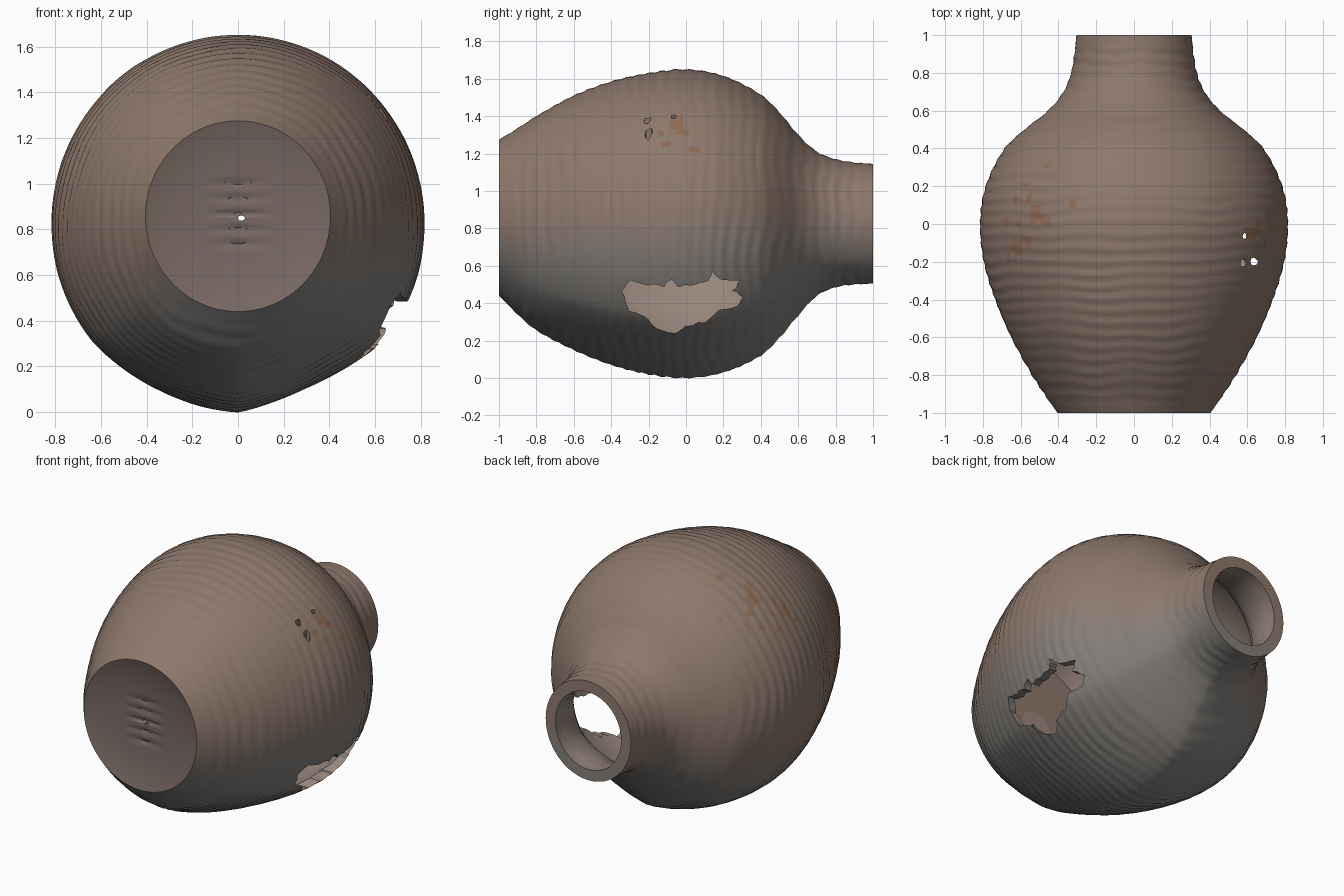
import bpy, bmesh, math, random
from mathutils import noise, Vector

if "Cube" in bpy.data.objects:
    bpy.data.objects.remove(bpy.data.objects["Cube"])

random.seed(4)
SEG = 144

# Outer silhouette: y, half width, top z, bottom z
PROFILE = [
    (-1.0, .405, 1.275, .44), (-.9, .475, 1.335, .34), (-.8, .54, 1.40, .255),
    (-.6, .65, 1.51, .15), (-.4, .735, 1.585, .07), (-.2, .795, 1.63, .02),
    (0, .815, 1.65, 0), (.2, .785, 1.615, .03), (.4, .685, 1.515, .12),
    (.5, .58, 1.42, .215), (.6, .455, 1.30, .335), (.7, .373, 1.21, .44),
    (.8, .333, 1.17, .485), (.9, .315, 1.152, .5), (1.0, .305, 1.145, .505)]


def section(y):
    """Smooth lookup in the profile, returns half width, half height, centre z."""
    n = len(PROFILE)
    i = 0
    while i < n - 2 and y > PROFILE[i + 1][0]:
        i += 1
    p1, p2 = PROFILE[i], PROFILE[i + 1]
    p0, p3 = PROFILE[max(i - 1, 0)], PROFILE[min(i + 2, n - 1)]
    h = p2[0] - p1[0]
    t = (y - p1[0]) / h
    v = []
    for k in (1, 2, 3):
        m1 = (p2[k] - p0[k]) / (p2[0] - p0[0]) * h
        m2 = (p3[k] - p1[k]) / (p3[0] - p1[0]) * h
        v.append((2*t**3 - 3*t*t + 1) * p1[k] + (t**3 - 2*t*t + t) * m1
                 + (3*t*t - 2*t**3) * p2[k] + (t**3 - t*t) * m2)
    return v[0], (v[1] - v[2]) / 2, (v[1] + v[2]) / 2


def keel(a, y):
    """Flatten both sides of the bottom so a crease is left along it."""
    amount = .055 if a > 0 else .02
    fade = max(0, min(1, (1 - abs(y)) / .4))
    return 1 - amount * fade * math.sin(math.pi * min(abs(a) / .9, 1))


def ring(bm, y, inset=0, scale=1, dent=0, ripple=True):
    rx, rz, cz = section(max(-1, min(1, y)))
    verts = []
    for s in range(SEG):
        a = -math.pi + 2 * math.pi * s / SEG
        k = keel(a, y) * scale
        d = -inset
        if ripple and abs(y) < .95:
            n = noise.noise(Vector((math.sin(a) * 2, y * 3, math.cos(a) * 2)))
            d += .0025 * math.sin(y * 95 + 4 * n) * (1 + n)
        x = (rx + d) * k * math.sin(a)
        z = cz - (rz + d) * k * math.cos(a)
        yy = y + dent
        if dent and y < -.99:
            # short finger grooves in the middle of the foot
            if abs(x) < .15 and .72 < z < 1.02:
                yy += .012 * max(0, math.sin((z - .72) * 95)) * (1 - abs(x) / .15)
        verts.append(bm.verts.new((x, yy, z)))
    return verts


def bridge(bm, a, b):
    for s in range(SEG):
        t = (s + 1) % SEG
        bm.faces.new((a[s], a[t], b[t], b[s]))


# Vessel body: foot, outside wall, lip, inside wall, inside floor
bm = bmesh.new()
rings = []
for i in range(1, 24):
    f = i / 24
    rings.append(ring(bm, -1, 0, f, .045 * (1 - f**3), False))
rings += [ring(bm, -1 + 2 * i / 120) for i in range(121)]
rings.append(ring(bm, 1, .07))
for i in range(1, 61):
    y = 1 - 1.9 * i / 60
    blend = max(0, min(1, (y - .5) / .4))
    rings.append(ring(bm, y, .045 + .025 * blend))
rings += [ring(bm, -.9, .045, f) for f in (.75, .5, .25)]
for a, b in zip(rings, rings[1:]):
    bridge(bm, a, b)
bm.faces.new(rings[0])
bm.faces.new(rings[-1])
bmesh.ops.recalc_face_normals(bm, faces=bm.faces)
mesh = bpy.data.meshes.new("vase_body")
bm.to_mesh(mesh)
bm.free()
vase = bpy.data.objects.new("vase_body", mesh)
bpy.context.collection.objects.link(vase)


# Broken holes: prisms with ragged outlines
def cutter(outline, place, lo, hi):
    cb = bmesh.new()
    ends = [[cb.verts.new(place(u, v, w)) for u, v in outline] for w in (lo, hi)]
    n = len(outline)
    for i in range(n):
        j = (i + 1) % n
        cb.faces.new((ends[0][i], ends[0][j], ends[1][j], ends[1][i]))
    cb.faces.new(ends[0])
    cb.faces.new(ends[1])
    bmesh.ops.recalc_face_normals(cb, faces=cb.faces)
    me = bpy.data.meshes.new("hole_cutter")
    cb.to_mesh(me)
    cb.free()
    ob = bpy.data.objects.new("hole_cutter", me)
    ob.hide_render = True
    bpy.context.collection.objects.link(ob)
    return ob


def ragged(points, amount):
    out = []
    for i, p in enumerate(points):
        q = points[(i + 1) % len(points)]
        for f in (0, .33, .66):
            out.append((p[0] + (q[0] - p[0]) * f + random.uniform(-amount, amount),
                        p[1] + (q[1] - p[1]) * f + random.uniform(-amount, amount)))
    return out


def blob(u, v, r, stretch=1):
    return [(u + r * random.uniform(.7, 1.2) * math.cos(k * math.pi / 4),
             v + r * stretch * random.uniform(.7, 1.2) * math.sin(k * math.pi / 4))
            for k in range(8)]


side_hole = [(-.34, .47), (-.3, .52), (-.2, .5), (-.12, .49), (-.08, .53), (-.04, .49),
             (.05, .5), (.12, .52), (.14, .57), (.18, .53), (.29, .52), (.25, .47),
             (.31, .43), (.27, .38), (.18, .36), (.1, .3), (0, .28), (-.06, .24),
             (-.16, .27), (-.22, .33), (-.3, .36)]
cutters = [cutter(ragged(side_hole, .006), lambda u, v, w: (w, u, v), .3, 1.0)]
for x, y, r, st in ((.575, -.205, .014, 1.6), (.635, -.2, .02, 1), (.585, -.065, .009, 1.8)):
    cutters.append(cutter(blob(x, y, r, st), lambda u, v, w: (u, v, w), 1.1, 1.7))
cutters.append(cutter(blob(.015, .85, .015), lambda u, v, w: (u, w, v), -1.1, -.8))

bpy.context.view_layer.objects.active = vase
vase.select_set(True)
for c in cutters:
    mod = vase.modifiers.new("hole", "BOOLEAN")
    mod.operation = "DIFFERENCE"
    mod.solver = "EXACT"
    mod.object = c
    bpy.ops.object.modifier_apply(modifier=mod.name)
    bpy.data.objects.remove(c)


# Clay colours: brown above fading to grey below, darker foot, rust stains
def material(name, rgb):
    m = bpy.data.materials.new(name)
    m.diffuse_color = (*rgb, 1)
    m.use_nodes = True
    m.node_tree.nodes["Principled BSDF"].inputs["Base Color"].default_value = m.diffuse_color
    vase.data.materials.append(m)


STEPS = 8
BROWN, GREY = (.27, .19, .15), (.23, .215, .20)
for i in range(STEPS):
    f = i / (STEPS - 1)
    material(f"clay_{i}", [b + (g - b) * f for b, g in zip(BROWN, GREY)])
material("foot_clay", (.19, .14, .125))
material("rust_stain", (.27, .145, .09))
material("inner_clay", (.31, .24, .20))

STAINS = [(-.48, .12, 1.45, .2), (-.6, -.1, 1.35, .17), (.66, -.03, 1.3, .16), (.62, -.18, 1.36, .09)]
for p in vase.data.polygons:
    c = p.center
    rx, rz, cz = section(max(-1, min(1, c.y)))
    radial = math.hypot(c.x / rx, (c.z - cz) / rz)
    outward = p.normal.x * c.x + p.normal.z * (c.z - cz)
    n = noise.noise(c * 3)
    level = .72 if c.x > 0 else .72 + .45 * max(c.x, -.8)
    f = max(0, min(1, (level + .15 - c.z + .08 * n) / .3))
    idx = round(f * (STEPS - 1))
    if c.y < -.94 and p.normal.y < -.8:
        idx = STEPS
    elif outward < 0 and radial < .97:
        idx = STEPS + 2
    else:
        for x, y, z, r in STAINS:
            d = (c - Vector((x, y, z))).length
            if d < r and noise.noise(c * 17) > .15 + .3 * d / r:
                idx = STEPS + 1
    p.material_index = idx

bpy.ops.object.shade_smooth_by_angle(angle=math.radians(35))
